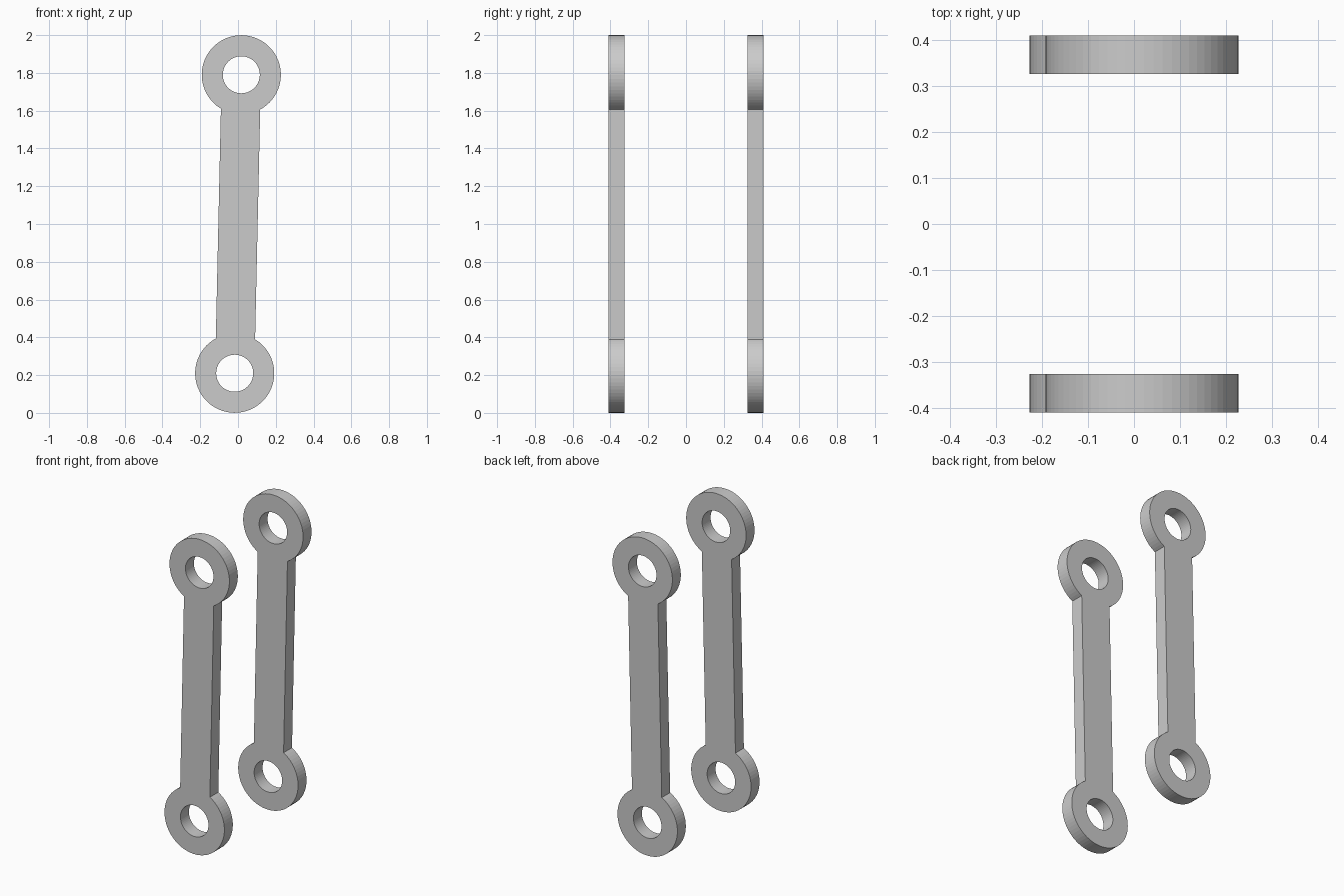
import bpy, bmesh
from math import sin, cos, pi, asin, atan2, hypot
from mathutils import Vector

if "Cube" in bpy.data.objects:
    bpy.data.objects.remove(bpy.data.objects["Cube"])

EYE = Vector((0.0175, 0.79))      # half the offset between the eye centres (x, z)
R_OUT, R_HOLE, HALF_BAR = 0.2095, 0.098, 0.104
Y_IN, THICK, SEG = 0.326, 0.084, 64
CENTRE = Vector((0, 1.0))


def arc(c, r, a0, a1, n):
    return [(c.x + r * cos(a0 + (a1 - a0) * i / n), c.y + r * sin(a0 + (a1 - a0) * i / n))
            for i in range(n + 1)]


def add_loop(bm, pts, y):
    vs = [bm.verts.new((x, y, z)) for x, z in pts]
    return [bm.edges.new((vs[i - 1], vs[i])) for i in range(len(vs))]


def link(name, y):
    bm = bmesh.new()
    edges, outline = [], []
    gap = asin(HALF_BAR / R_OUT)
    # Round eye at each end; the straight bar joins the two arcs
    for s in (1, -1):
        c = CENTRE + EYE * s
        inward = atan2(-EYE.y * s, -EYE.x * s)
        outline += arc(c, R_OUT, inward + gap, inward + 2 * pi - gap, SEG - 10)
        edges += add_loop(bm, arc(c, R_HOLE, 0, 2 * pi, SEG)[:-1], y)
    edges += add_loop(bm, outline, y)
    bmesh.ops.triangle_fill(bm, use_beauty=True, use_dissolve=False, edges=edges)
    # Give the flat profile its thickness
    res = bmesh.ops.extrude_face_region(bm, geom=bm.faces[:], use_keep_orig=True)
    moved = [g for g in res["geom"] if isinstance(g, bmesh.types.BMVert)]
    bmesh.ops.translate(bm, verts=moved, vec=(0, THICK, 0))
    bmesh.ops.recalc_face_normals(bm, faces=bm.faces[:])
    me = bpy.data.meshes.new(name)
    bm.to_mesh(me)
    bm.free()
    bpy.context.collection.objects.link(bpy.data.objects.new(name, me))


link("front_link_plate", -Y_IN - THICK)
link("back_link_plate", Y_IN)
